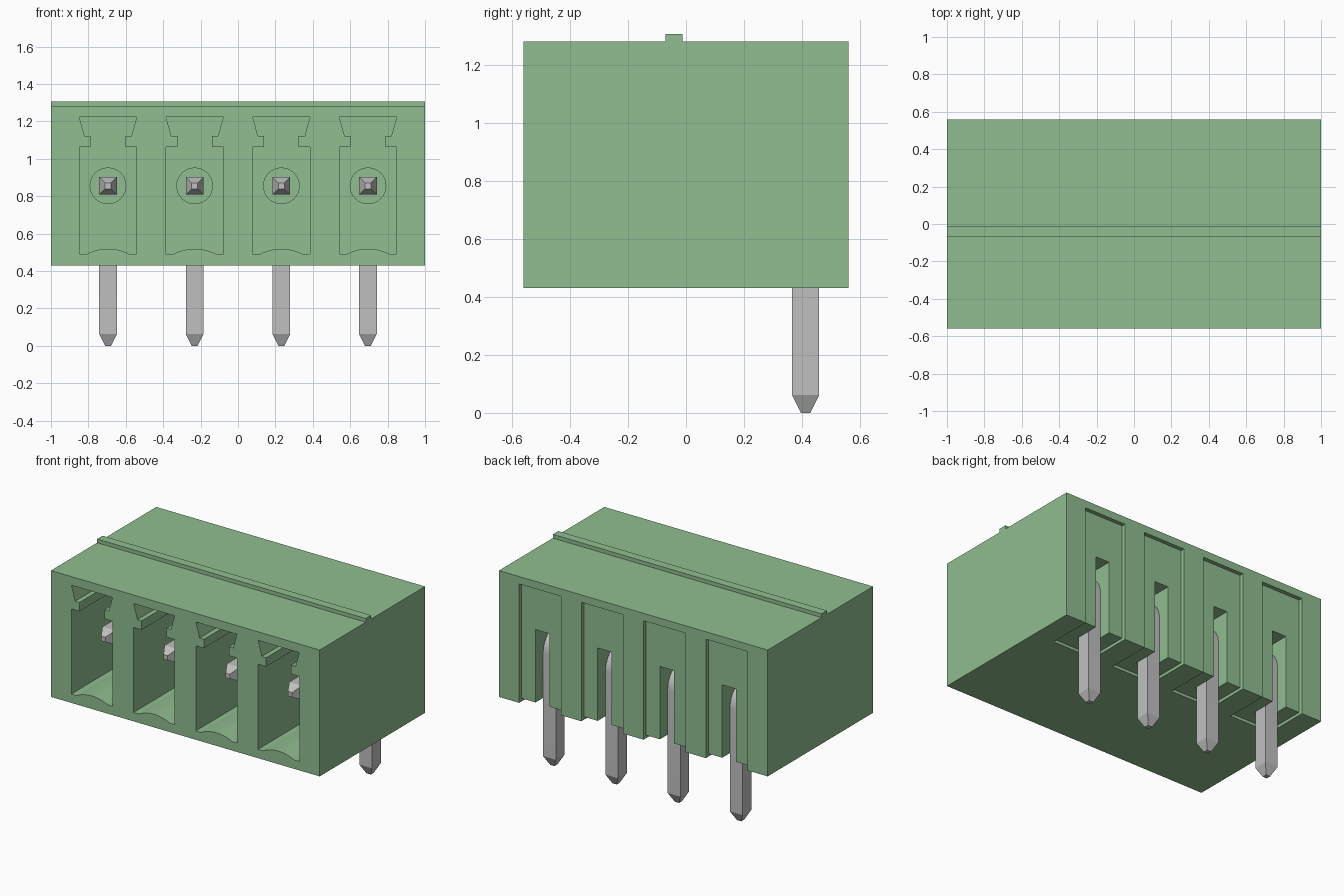
import bpy, bmesh, math
from mathutils import Vector

if "Cube" in bpy.data.objects:
    bpy.data.objects.remove(bpy.data.objects["Cube"], do_unlink=True)


def material(name, rgb):
    m = bpy.data.materials.new(name)
    m.use_nodes = True
    m.diffuse_color = (*rgb, 1)
    m.node_tree.nodes["Principled BSDF"].inputs["Base Color"].default_value = (*rgb, 1)
    return m


green = material("soft green plastic", (0.28, 0.51, 0.28))
silver = material("silver metal", (0.527, 0.527, 0.527))


def finish(name, bm, mat):
    bmesh.ops.recalc_face_normals(bm, faces=bm.faces)
    me = bpy.data.meshes.new(name)
    bm.to_mesh(me)
    bm.free()
    me.materials.append(mat)
    ob = bpy.data.objects.new(name, me)
    bpy.context.collection.objects.link(ob)
    return ob


def prism(bm, points, offset):
    """Extrude a closed 3D outline along an offset vector."""
    face = bm.faces.new([bm.verts.new(p) for p in points])
    top = bmesh.ops.extrude_face_region(bm, geom=[face])["geom"]
    bmesh.ops.translate(bm, vec=offset, verts=[g for g in top if isinstance(g, bmesh.types.BMVert)])


def box(bm, x0, x1, y0, y1, z0, z1):
    prism(bm, [(x0, y0, z0), (x1, y0, z0), (x1, y1, z0), (x0, y1, z0)], (0, 0, z1 - z0))


CENTRES = [-0.695, -0.2317, 0.2317, 0.695]
PIN_Z, PIN_Y, PIN_R = 0.855, 0.412, 0.047
BACK, WALL = 0.56, 0.20

# Housing with the ridge on top
profile = [(-0.56, 0.43), (0.56, 0.43), (0.56, 1.28), (-0.012, 1.28),
           (-0.012, 1.305), (-0.07, 1.305), (-0.07, 1.28), (-0.56, 1.28)]
bm = bmesh.new()
prism(bm, [(-1, y, z) for y, z in profile], (2, 0, 0))
housing = finish("housing", bm, green)

# Front socket outline: dovetail keyway above, arched floor below
half = [(0.153, 0.49), (0.153, 1.062), (0.093, 1.062), (0.093, 1.122),
        (0.125, 1.122), (0.153, 1.222)]
rise, chord = 0.028, 0.115
radius = (chord ** 2 + rise ** 2) / (2 * rise)
sweep = math.asin(chord / radius)
arch = []
for i in range(13):
    a = -sweep + 2 * sweep * i / 12
    arch.append((radius * math.sin(a), 0.49 + rise - radius * (1 - math.cos(a))))
outline = arch + half + [(-x, z) for x, z in reversed(half)]


def cut_sockets(bm, cx):
    prism(bm, [(cx + x, -0.7, z) for x, z in outline], (0, WALL + 0.7, 0))


def cut_back(bm, cx):
    box(bm, cx - 0.155, cx + 0.155, BACK - 0.027, 0.7, 0.3, 1.23)


def cut_bottom(bm, cx):
    box(bm, cx - 0.155, cx + 0.155, 0.26, 0.7, 0.3, 0.45)


def cut_slot(bm, cx):
    box(bm, cx - 0.052, cx + 0.052, 0.355, 0.7, 0.3, 0.94)


# Carve sockets, rear recesses, underside recesses and pin slots
for cut in (cut_sockets, cut_back, cut_bottom, cut_slot):
    bm = bmesh.new()
    for cx in CENTRES:
        cut(bm, cx)
    cutter = finish("cutter", bm, green)
    cutter.hide_render = True
    mod = housing.modifiers.new("carve", 'BOOLEAN')
    mod.operation, mod.solver, mod.object = 'DIFFERENCE', 'EXACT', cutter
    bpy.context.view_layer.objects.active = housing
    bpy.ops.object.modifier_apply(modifier=mod.name)
    bpy.data.objects.remove(cutter, do_unlink=True)

# Pin path: (y, z, direction angle, half width), tapered at both ends
BEND = 0.1
path = [(-0.44, PIN_Z, 0, 0.016), (-0.38, PIN_Z, 0, PIN_R)]
for i in range(9):
    a = math.pi / 2 * i / 8
    path.append((PIN_Y - BEND + BEND * math.sin(a), PIN_Z - BEND + BEND * math.cos(a), a, PIN_R))
path += [(PIN_Y, 0.062, math.pi / 2, PIN_R), (PIN_Y, 0, math.pi / 2, 0.016)]


def make_pin(cx, name):
    bm = bmesh.new()
    rings = []
    for y, z, a, r in path:
        up = Vector((0, math.sin(a), math.cos(a)))
        side = Vector((1, 0, 0))
        mid = Vector((cx, y, z))
        rings.append([bm.verts.new(mid + side * r * s + up * r * t)
                      for s, t in ((-1, -1), (1, -1), (1, 1), (-1, 1))])
    for p, q in zip(rings, rings[1:]):
        for i in range(4):
            j = (i + 1) % 4
            bm.faces.new((p[i], p[j], q[j], q[i]))
    bm.faces.new(rings[0])
    bm.faces.new(rings[-1])
    return finish(name, bm, silver)


def make_collar(cx, name):
    bm = bmesh.new()
    ring = [2 * math.pi * i / 32 for i in range(32)]
    prism(bm, [(cx + 0.098 * math.cos(a), WALL - 0.03, PIN_Z + 0.098 * math.sin(a)) for a in ring],
          (0, 0.04, 0))
    return finish(name, bm, green)


# Four bent pins, each with a round collar on the socket's rear wall
rounded = [housing]
for n, cx in enumerate(CENTRES, 1):
    rounded += [make_pin(cx, f"pin_{n}"), make_collar(cx, f"pin_collar_{n}")]

bpy.ops.object.select_all(action='DESELECT')
for ob in rounded:
    ob.select_set(True)
bpy.context.view_layer.objects.active = housing
bpy.ops.object.shade_smooth_by_angle(angle=math.radians(25))
